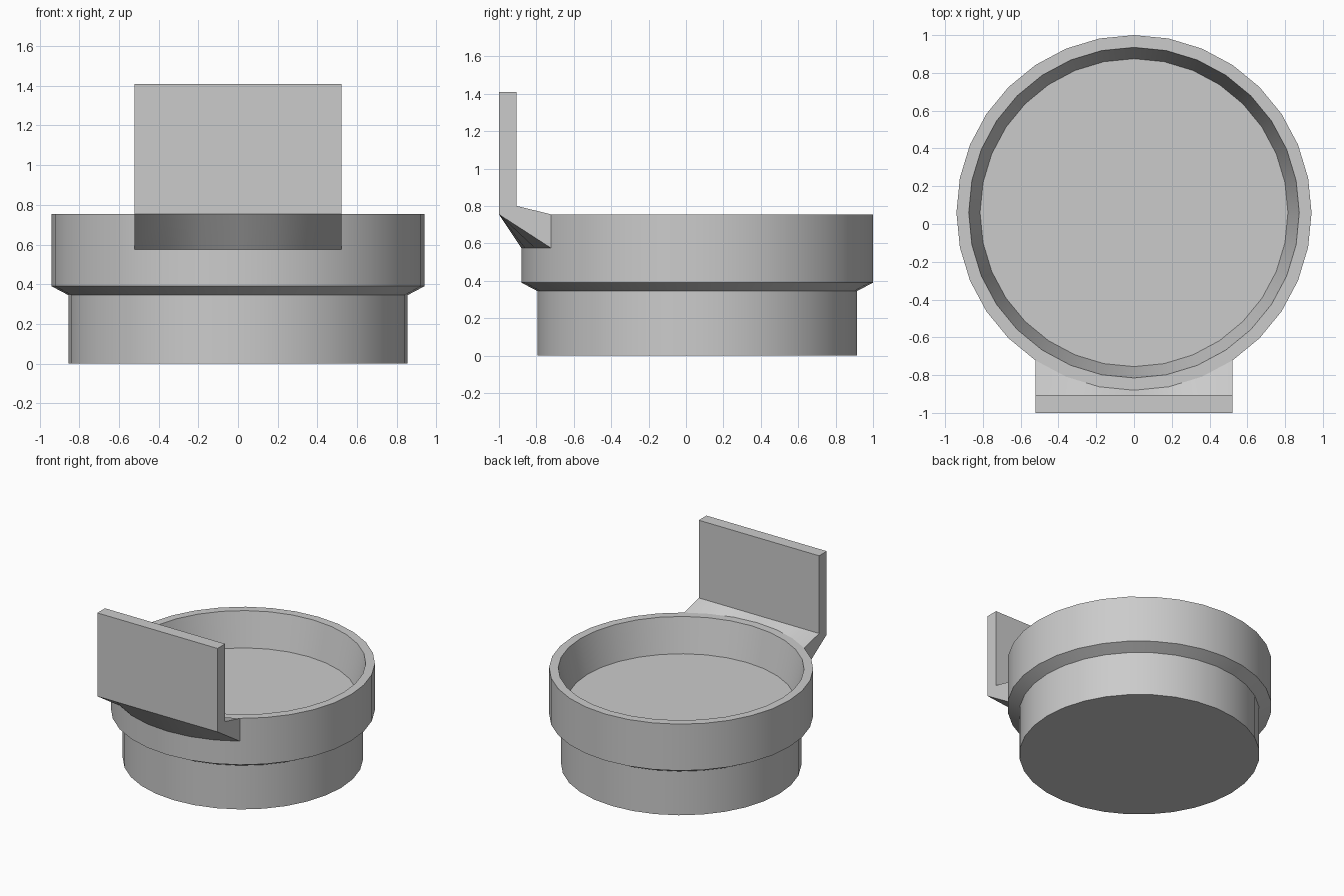
import bpy, bmesh
from math import sin, cos, pi

if "Cube" in bpy.data.objects:
    bpy.data.objects.remove(bpy.data.objects["Cube"], do_unlink=True)

SIDES = 32
CENTRE_Y = 0.06
RADIUS = 0.94
RIM_Z = 0.755

grey = bpy.data.materials.new("plain_grey")
grey.use_nodes = True
colour = (0.6, 0.6, 0.6, 1)
grey.diffuse_color = colour
grey.node_tree.nodes["Principled BSDF"].inputs["Base Color"].default_value = colour


def loft(name, rings, closed):
    """Join rings of points with quads and cap both ends."""
    bm = bmesh.new()
    loops = [[bm.verts.new(p) for p in ring] for ring in rings]
    for a, b in zip(loops, loops[1:]):
        for i in range(len(a)):
            j = (i + 1) % len(a)
            bm.faces.new((a[i], a[j], b[j], b[i]))
    bm.faces.new(loops[0])
    bm.faces.new(loops[-1])
    bmesh.ops.recalc_face_normals(bm, faces=bm.faces)
    mesh = bpy.data.meshes.new(name)
    bm.to_mesh(mesh)
    bm.free()
    mesh.materials.append(grey)
    obj = bpy.data.objects.new(name, mesh)
    bpy.context.collection.objects.link(obj)
    bpy.ops.object.select_all(action='DESELECT')
    obj.select_set(True)
    bpy.context.view_layer.objects.active = obj
    bpy.ops.object.shade_smooth_by_angle()
    return obj


def circle_point(step, radius):
    """Point on the round body, counted from the front."""
    a = 2 * pi * step / SIDES
    return radius * sin(a), CENTRE_Y - radius * cos(a)


# Round stepped dish: outside wall, rim, tapered inside wall, floor
profile = [(0.855, 0), (0.855, 0.345), (RADIUS, 0.39), (RADIUS, RIM_Z),
           (0.875, RIM_Z), (0.815, 0.49)]
loft("dish", [[(*circle_point(s, r), z) for s in range(SIDES)] for r, z in profile], True)

# Upright plate with a gusset that follows the curve of the dish
sections = []
for step in range(-3, 4):
    x, y = circle_point(step, RADIUS)
    sections.append([(x, -1, RIM_Z), (x, -1, 1.41), (x, -0.905, 1.41),
                     (x, -0.905, 0.8), (x, y, RIM_Z), (x, y, 0.575)])
loft("front_plate", sections, True)
